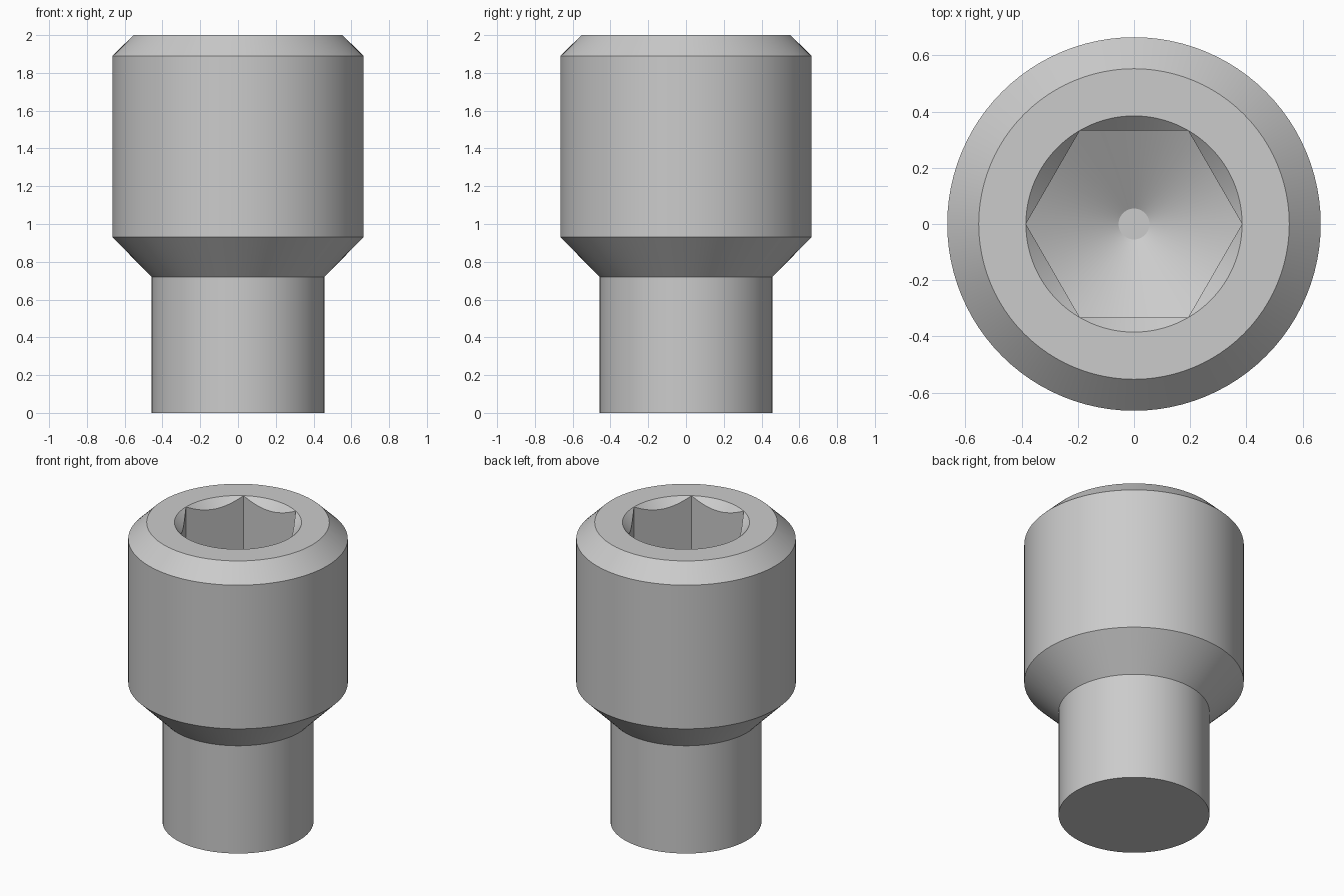
import bpy
import bmesh
from math import cos, pi, radians, tan

if "Cube" in bpy.data.objects:
    bpy.data.objects.remove(bpy.data.objects["Cube"], do_unlink=True)

SEGMENTS = 96
SOCKET_R = 0.385                  # corner radius of the hexagon
CONE_SLOPE = tan(radians(30))
TIP_Z = 0.96

# Material
steel = bpy.data.materials.new("light grey steel")
steel.use_nodes = True
grey = (0.6, 0.6, 0.6, 1)
steel.diffuse_color = grey
steel.node_tree.nodes["Principled BSDF"].inputs["Base Color"].default_value = grey


def circle(radius, z):
    return lambda a: (radius, z)


def hex_radius(a):
    """Distance from the axis to a hexagon with corners on the x axis."""
    return SOCKET_R * cos(pi / 6) / cos(a % (pi / 3) - pi / 6)


def hex_top(a):
    r = hex_radius(a)
    return r, 2 - (SOCKET_R - r)


def hex_floor(a):
    r = hex_radius(a)
    return r, TIP_Z + r * CONE_SLOPE


# Rings from the foot, up the outside and down into the socket
rings = [
    circle(0.457, 0), circle(0.457, 0.72),           # neck
    circle(0.665, 0.93), circle(0.665, 1.89),        # head
    circle(0.553, 2), circle(SOCKET_R, 2),           # chamfer and rim
    hex_top, hex_floor,                              # countersink and hex walls
    circle(0.055, TIP_Z + 0.055 * CONE_SLOPE),       # drilled cone
]

bm = bmesh.new()
loops = []
for ring in rings:
    loop = []
    for i in range(SEGMENTS):
        a = 2 * pi * i / SEGMENTS
        r, z = ring(a)
        # sine written as a shifted cosine
        loop.append(bm.verts.new((r * cos(a), r * cos(a - pi / 2), z)))
    loops.append(loop)

for low, high in zip(loops, loops[1:]):
    for i in range(SEGMENTS):
        j = (i + 1) % SEGMENTS
        bm.faces.new((low[i], low[j], high[j], high[i]))

# Foot cap and flat tip of the drilled cone
bm.faces.new(loops[0][::-1])
bm.faces.new(loops[-1])

# Weld the hexagon corners that touch the rim
bmesh.ops.remove_doubles(bm, verts=bm.verts, dist=0.0001)
bmesh.ops.recalc_face_normals(bm, faces=bm.faces)

mesh = bpy.data.meshes.new("socket_screw_body")
bm.to_mesh(mesh)
bm.free()
mesh.materials.append(steel)
body = bpy.data.objects.new("socket_screw_body", mesh)
bpy.context.collection.objects.link(body)

bpy.ops.object.select_all(action="DESELECT")
body.select_set(True)
bpy.context.view_layer.objects.active = body
bpy.ops.object.shade_smooth_by_angle(angle=radians(25))
